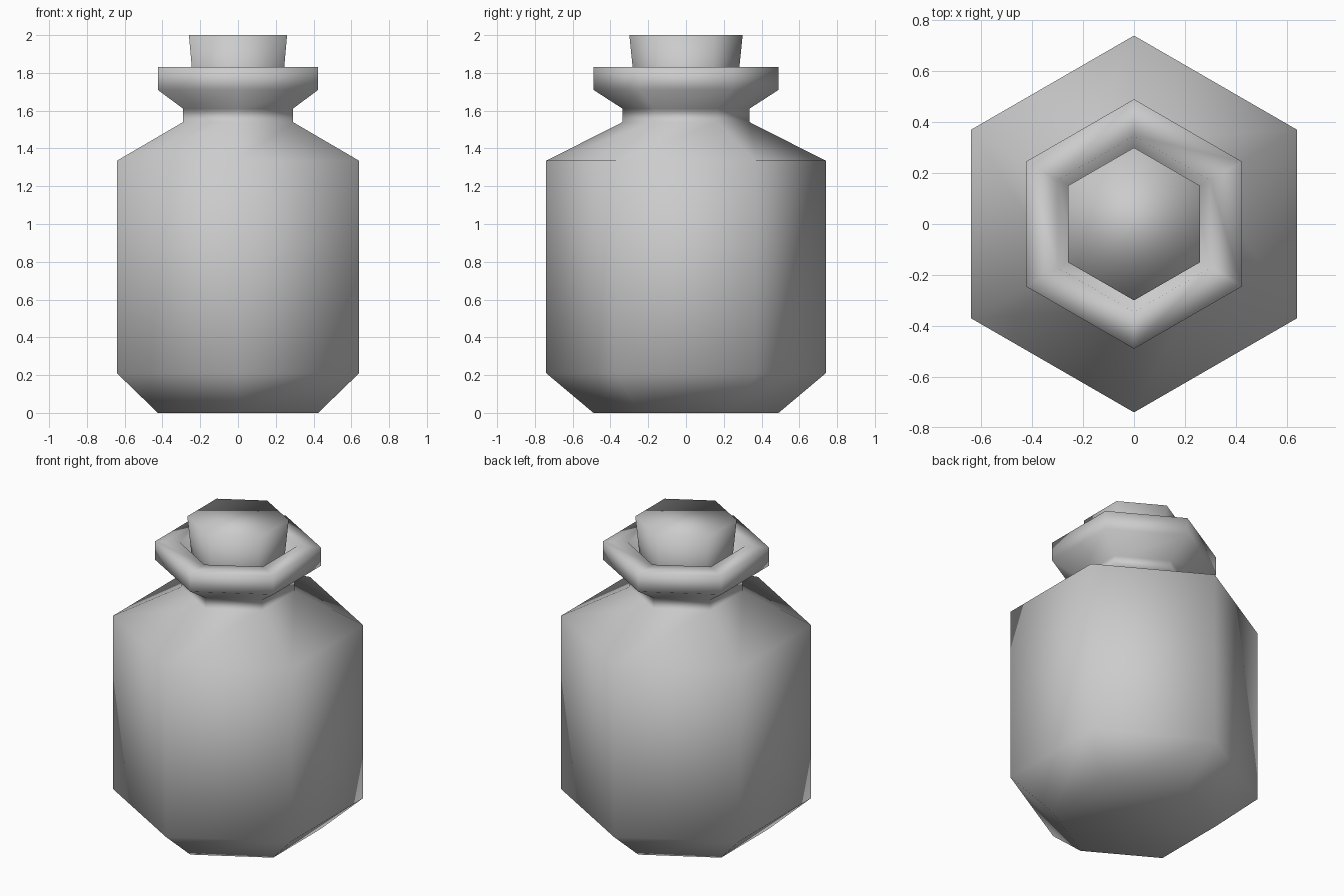
import bpy, bmesh
from math import sin, cos, pi

if "Cube" in bpy.data.objects:
    bpy.data.objects.remove(bpy.data.objects["Cube"])

SIDES = 6


def lathe(name, profile):
    """Revolve an (r, z) profile into a six-sided, closed, smooth-shaded solid."""
    bm = bmesh.new()
    rings = []
    for r, z in profile:
        rings.append([bm.verts.new((r * cos(pi / 2 + 2 * pi * i / SIDES),
                                    r * sin(pi / 2 + 2 * pi * i / SIDES), z))
                      for i in range(SIDES)])
    for a, b in zip(rings, rings[1:]):
        for i in range(SIDES):
            j = (i + 1) % SIDES
            bm.faces.new((a[i], a[j], b[j], b[i]))
    # end caps
    bm.faces.new(rings[0][::-1])
    bm.faces.new(rings[-1])
    bmesh.ops.recalc_face_normals(bm, faces=bm.faces)
    for f in bm.faces:
        f.smooth = True
    mesh = bpy.data.meshes.new(name)
    bm.to_mesh(mesh)
    bm.free()
    obj = bpy.data.objects.new(name, mesh)
    bpy.context.collection.objects.link(obj)
    return obj


# bottle: base, body, shoulder, neck, flared lip and mouth recess
lathe("bottle", [(0.49, 0.0), (0.74, 0.21), (0.74, 1.335), (0.335, 1.54),
                 (0.335, 1.61), (0.49, 1.71), (0.49, 1.83), (0.345, 1.83),
                 (0.27, 1.58)])

# tapered stopper seated in the mouth
lathe("stopper", [(0.255, 1.56), (0.30, 2.0)])
